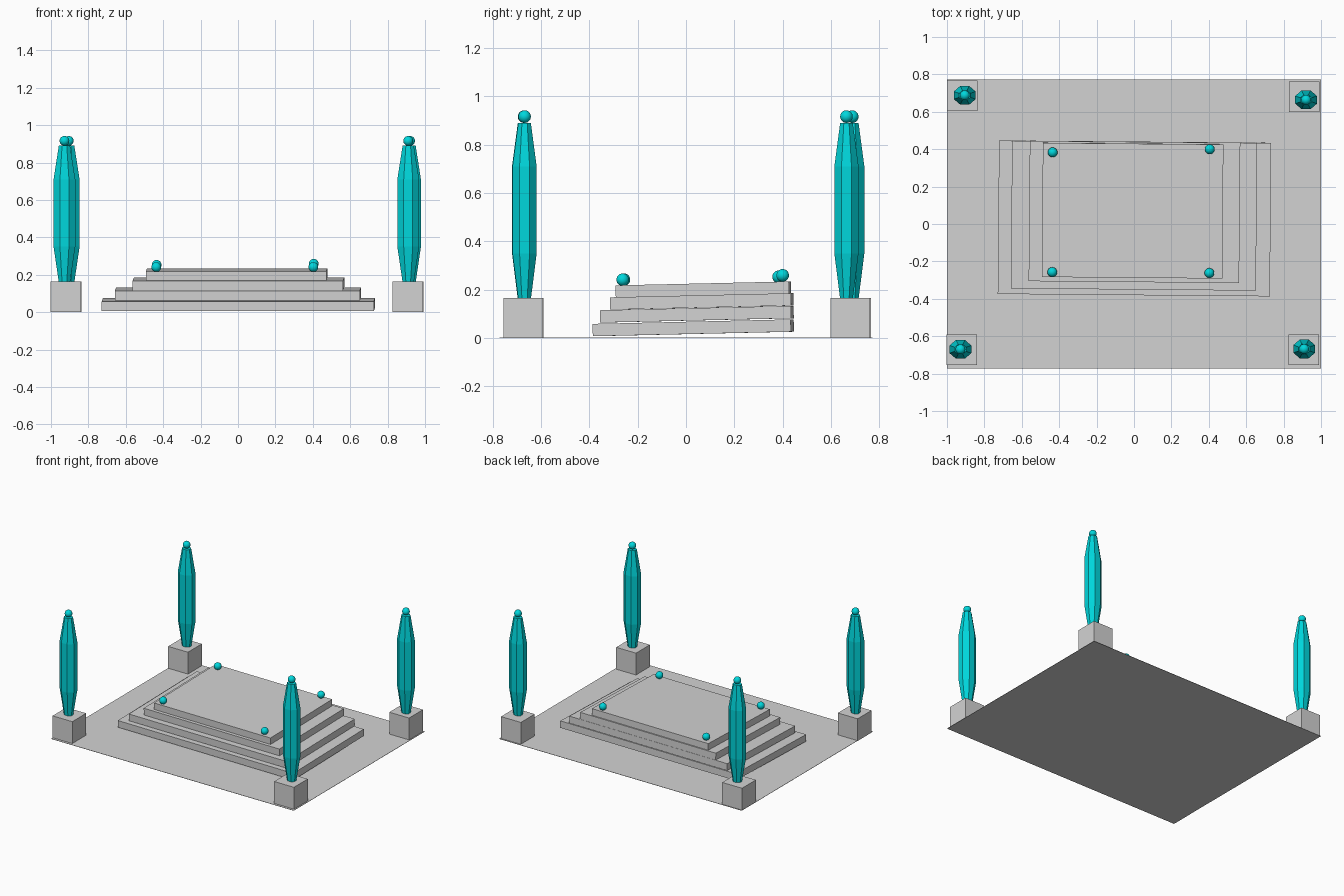
import bpy, bmesh, math
from mathutils import Matrix, Euler

if "Cube" in bpy.data.objects:
    bpy.data.objects.remove(bpy.data.objects["Cube"])


def material(name, rgb):
    m = bpy.data.materials.new(name)
    m.diffuse_color = (*rgb, 1)
    m.use_nodes = True
    m.node_tree.nodes["Principled BSDF"].inputs["Base Color"].default_value = m.diffuse_color
    return m


STONE = material("grey stone", (0.65, 0.65, 0.65))
TEAL = material("teal crystal", (0.0, 0.68, 0.72))


def finish(bm, name, mat, loc=(0, 0, 0), rot=(0, 0, 0)):
    bmesh.ops.recalc_face_normals(bm, faces=bm.faces)
    me = bpy.data.meshes.new(name)
    bm.to_mesh(me)
    bm.free()
    me.materials.append(mat)
    ob = bpy.data.objects.new(name, me)
    ob.location, ob.rotation_euler = loc, rot
    bpy.context.collection.objects.link(ob)
    return ob


def box(name, size, loc, rot=(0, 0, 0)):
    bm = bmesh.new()
    bmesh.ops.create_cube(bm, size=1, matrix=Matrix.Diagonal((*size, 1)))
    return finish(bm, name, STONE, loc, rot)


def ball(name, loc, r=0.026):
    bm = bmesh.new()
    bmesh.ops.create_uvsphere(bm, u_segments=24, v_segments=14, radius=r)
    ob = finish(bm, name, TEAL, loc)
    for p in ob.data.polygons:
        p.use_smooth = True


def crystal(name, x, y):
    # eight-sided shaft tapering at both ends
    bm = bmesh.new()
    rings = []
    for z, hx, hy in ((0.16, 0.03, 0.026), (0.35, 0.058, 0.05),
                      (0.71, 0.058, 0.05), (0.89, 0.03, 0.026)):
        k = 1 / math.cos(math.pi / 8)
        rings.append([bm.verts.new((x + hx * k * math.cos(a), y + hy * k * math.sin(a), z))
                      for a in ((i + 0.5) * math.pi / 4 for i in range(8))])
    for lo, hi in zip(rings, rings[1:]):
        for i in range(8):
            j = (i + 1) % 8
            bm.faces.new((lo[i], lo[j], hi[j], hi[i]))
    bm.faces.new(rings[0][::-1])
    bm.faces.new(rings[-1])
    finish(bm, name, TEAL)


# thin floor slab
box("floor", (2.0, 1.545, 0.002), (0, 0, 0.001))

# tilted steps: x range, y range, mid height
tilt = (math.radians(1.3), 0, math.radians(-0.5))
for i, (x0, x1, y0, y1, z) in enumerate((
        (-0.725, 0.73, -0.38, 0.44, 0.042),
        (-0.655, 0.655, -0.35, 0.44, 0.098),
        (-0.56, 0.565, -0.31, 0.44, 0.151),
        (-0.49, 0.475, -0.287, 0.43, 0.200))):
    box(f"step_{i + 1}", (x1 - x0, y1 - y0, 0.051),
        ((x0 + x1) / 2, (y0 + y1) / 2, z), tilt)

# corner posts: pedestal centre, crystal centre
for name, px, py, cx, cy in (
        ("back_left", -0.917, 0.685, -0.905, 0.688),
        ("back_right", 0.91, 0.68, 0.92, 0.664),
        ("front_left", -0.92, -0.672, -0.928, -0.67),
        ("front_right", 0.908, -0.673, 0.91, -0.668)):
    box(f"pedestal_{name}", (0.163, 0.163, 0.165), (px, py, 0.0825))
    crystal(f"crystal_{name}", cx, cy)
    ball(f"finial_{name}", (cx, cy, 0.916))

# small balls on the top step
for i, p in enumerate(((-0.435, 0.383, 0.253), (0.405, 0.4, 0.259),
                       (-0.437, -0.257, 0.241), (0.403, -0.262, 0.241))):
    ball(f"step_ball_{i + 1}", p)
